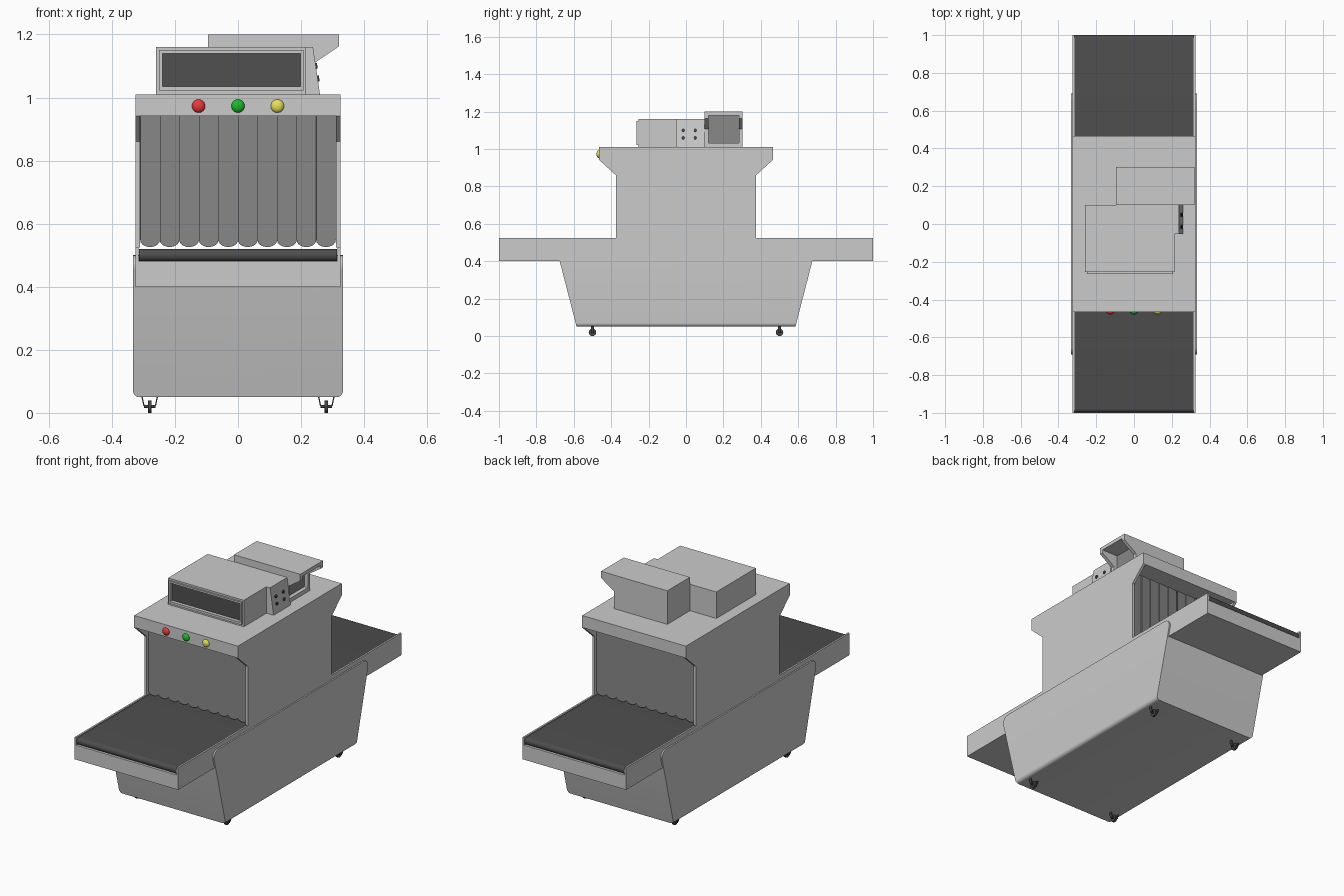
import bpy, bmesh, math

if "Cube" in bpy.data.objects:
    bpy.data.objects.remove(bpy.data.objects["Cube"])


def material(name, rgb):
    m = bpy.data.materials.new(name)
    m.diffuse_color = (*rgb, 1)
    m.use_nodes = True
    m.node_tree.nodes["Principled BSDF"].inputs["Base Color"].default_value = m.diffuse_color
    return m


BELT = material("belt_black", (0.075, 0.075, 0.075))
RUBBER = material("curtain_grey", (0.25, 0.25, 0.25))
SCREEN = material("screen_dark", (0.08, 0.08, 0.08))
DARK = material("dark_metal", (0.06, 0.06, 0.06))
RED = material("red", (0.8, 0.04, 0.04))
GREEN = material("green", (0.01, 0.5, 0.02))
YELLOW = material("yellow", (0.8, 0.75, 0.1))


def extrude(name, pts, axis, a, b, mat=None, smooth=False):
    """Extrude a 2D profile: (y, z) along x, or (x, z) along y."""
    bm = bmesh.new()
    place = (lambda p, t: (t, *p)) if axis == "x" else (lambda p, t: (p[0], t, p[1]))
    lo = [bm.verts.new(place(p, a)) for p in pts]
    hi = [bm.verts.new(place(p, b)) for p in pts]
    bm.faces.new(lo)
    bm.faces.new(hi)
    for i in range(len(pts)):
        j = (i + 1) % len(pts)
        bm.faces.new((lo[i], lo[j], hi[j], hi[i]))
    bmesh.ops.recalc_face_normals(bm, faces=bm.faces)
    me = bpy.data.meshes.new(name)
    bm.to_mesh(me)
    bm.free()
    ob = bpy.data.objects.new(name, me)
    bpy.context.collection.objects.link(ob)
    if mat:
        me.materials.append(mat)
    if smooth:
        smooth_it(ob)
    return ob


def box(name, x, y, z, mat=None):
    return extrude(name, [(y[0], z[0]), (y[1], z[0]), (y[1], z[1]), (y[0], z[1])],
                   "x", x[0], x[1], mat)


def select(ob):
    bpy.ops.object.select_all(action="DESELECT")
    ob.select_set(True)
    bpy.context.view_layer.objects.active = ob


def smooth_it(ob):
    select(ob)
    bpy.ops.object.shade_smooth_by_angle(angle=math.radians(35))


def cut(ob, x, y, z):
    """Subtract a box from an object."""
    c = box("cutter", x, y, z)
    c.hide_render = True
    m = ob.modifiers.new("opening", "BOOLEAN")
    m.operation, m.solver, m.object = "DIFFERENCE", "EXACT", c
    select(ob)
    bpy.ops.object.modifier_apply(modifier=m.name)
    bpy.data.objects.remove(c)


def arc(cx, cz, rx, rz, a0, a1, n):
    return [(cx + rx * math.cos(math.radians(a0 + (a1 - a0) * i / n)),
             cz + rz * math.sin(math.radians(a0 + (a1 - a0) * i / n))) for i in range(n + 1)]


# Tapered base cabinet with rounded upper corners and rounded lower long edges
profile = ([(-0.585, 0.05), (0.585, 0.05)]
           + arc(0.652, 0.462, 0.038, 0.038, -15, 90, 8)
           + arc(-0.652, 0.462, 0.038, 0.038, 90, 195, 8))
base = extrude("base_cabinet", profile, "x", -0.333, 0.333)
bm = bmesh.new()
bm.from_mesh(base.data)
edges = [e for e in bm.edges if all(v.co.z < 0.051 for v in e.verts)
         and abs(e.verts[0].co.x - e.verts[1].co.x) < 0.01]
bmesh.ops.bevel(bm, geom=edges, offset=0.02, segments=5, profile=0.5, affect="EDGES")
bm.to_mesh(base.data)
bm.free()
smooth_it(base)

# Conveyor tray, side rails and belt
box("conveyor_tray", (-0.315, 0.315), (-1, 1), (0.4, 0.482))
for s, side in ((-1, "left"), (1, "right")):
    box(f"conveyor_rail_{side}", sorted((s * 0.315, s * 0.325)), (-1, 1), (0.4, 0.525))
belt = arc(0.977, 0.5, 0.02, 0.02, -90, 90, 10) + arc(-0.977, 0.5, 0.02, 0.02, 90, 270, 10)
extrude("conveyor_belt", belt, "x", -0.314, 0.314, BELT, True)

# Tunnel housing with flared hood, open front to back
half = [(0.375, 0.525), (0.375, 0.86), (0.465, 0.942), (0.465, 1.01)]
tunnel = extrude("tunnel_housing", half + [(-y, z) for y, z in reversed(half)], "x", -0.325, 0.325)
cut(tunnel, (-0.31, 0.31), (-0.6, 0.6), (0.4, 0.942))

# Strip curtains with rounded ends at both openings
w = 0.062
strip = [(w / 2, 0.942), (-w / 2, 0.942)] + arc(0, 0.548, w / 2, 0.022, 180, 360, 10)
for y, end in ((-0.355, "front"), (0.355, "back")):
    for i in range(10):
        ob = extrude(f"curtain_strip_{end}_{i + 1}", strip, "y", -0.002, 0.002, RUBBER)
        ob.location = (-0.279 + i * w, y, 0)
        ob.rotation_euler.z = math.radians(5)

# Main monitor: body, bezel, recessed screen
body = box("monitor_body", (-0.26, 0.215), (-0.255, 0.1), (1.01, 1.16))
bezel = box("monitor_bezel", (-0.25, 0.207), (-0.265, -0.255), (1.022, 1.15))
for ob in (body, bezel):
    cut(ob, (-0.24, 0.198), (-0.3, -0.24), (1.035, 1.14))
box("monitor_screen", (-0.24, 0.198), (-0.246, -0.239), (1.035, 1.14), SCREEN)

# Sloped control panel beside the monitor, with four buttons
extrude("control_panel", [(0.2, 1.01), (0.26, 1.01), (0.238, 1.16), (0.2, 1.16)], "y", -0.053, 0.1)
tilt = math.atan2(0.022, 0.15)
for y in (-0.015, 0.05):
    for z in (1.06, 1.1):
        x = 0.26 - (z - 1.01) * 0.022 / 0.15
        bpy.ops.mesh.primitive_cylinder_add(vertices=16, radius=0.009, depth=0.01, location=(x, y, z),
                                            rotation=(0, math.pi / 2 - tilt, 0))
        bpy.context.object.name = "control_button"
        bpy.context.object.data.materials.append(DARK)
        smooth_it(bpy.context.object)

# Rear hooded viewer facing right, with recessed screen
viewer = extrude("hooded_viewer", [(-0.095, 1.01), (0.24, 1.01), (0.24, 1.108), (0.32, 1.162),
                                   (0.32, 1.2), (-0.095, 1.2)], "y", 0.1, 0.303)
cut(viewer, (0.215, 0.4), (0.12, 0.283), (1.033, 1.18))
box("viewer_screen", (0.21, 0.218), (0.12, 0.283), (1.033, 1.18), RUBBER)

# Indicator lights on the hood face
for x, mat in ((-0.125, RED), (0, GREEN), (0.125, YELLOW)):
    bpy.ops.mesh.primitive_uv_sphere_add(segments=24, ring_count=12, radius=0.021,
                                         location=(x, -0.465, 0.973))
    ob = bpy.context.object
    ob.name = f"indicator_{mat.name}"
    ob.scale.y = 0.65
    ob.data.materials.append(mat)
    bpy.ops.object.shade_smooth()

# Casters: wheel, axle and tapered fork under each corner
for x in (-0.28, 0.28):
    for y in (-0.5, 0.5):
        for part, r, d in (("wheel", 0.02, 0.012), ("axle", 0.005, 0.036)):
            bpy.ops.mesh.primitive_cylinder_add(vertices=24, radius=r, depth=d, location=(x, y, 0.02),
                                                rotation=(0, math.pi / 2, 0))
            bpy.context.object.name = f"caster_{part}"
            bpy.context.object.data.materials.append(DARK)
            smooth_it(bpy.context.object)
        for s in (-1, 1):
            fork = [(0.022, 0.05), (0.026, 0.05), (0.02, 0.022), (0.008, 0.02), (0.008, 0.024), (0.017, 0.026)]
            extrude("caster_fork", [(x + s * px, pz) for px, pz in fork], "y", y - 0.008, y + 0.008, DARK)
